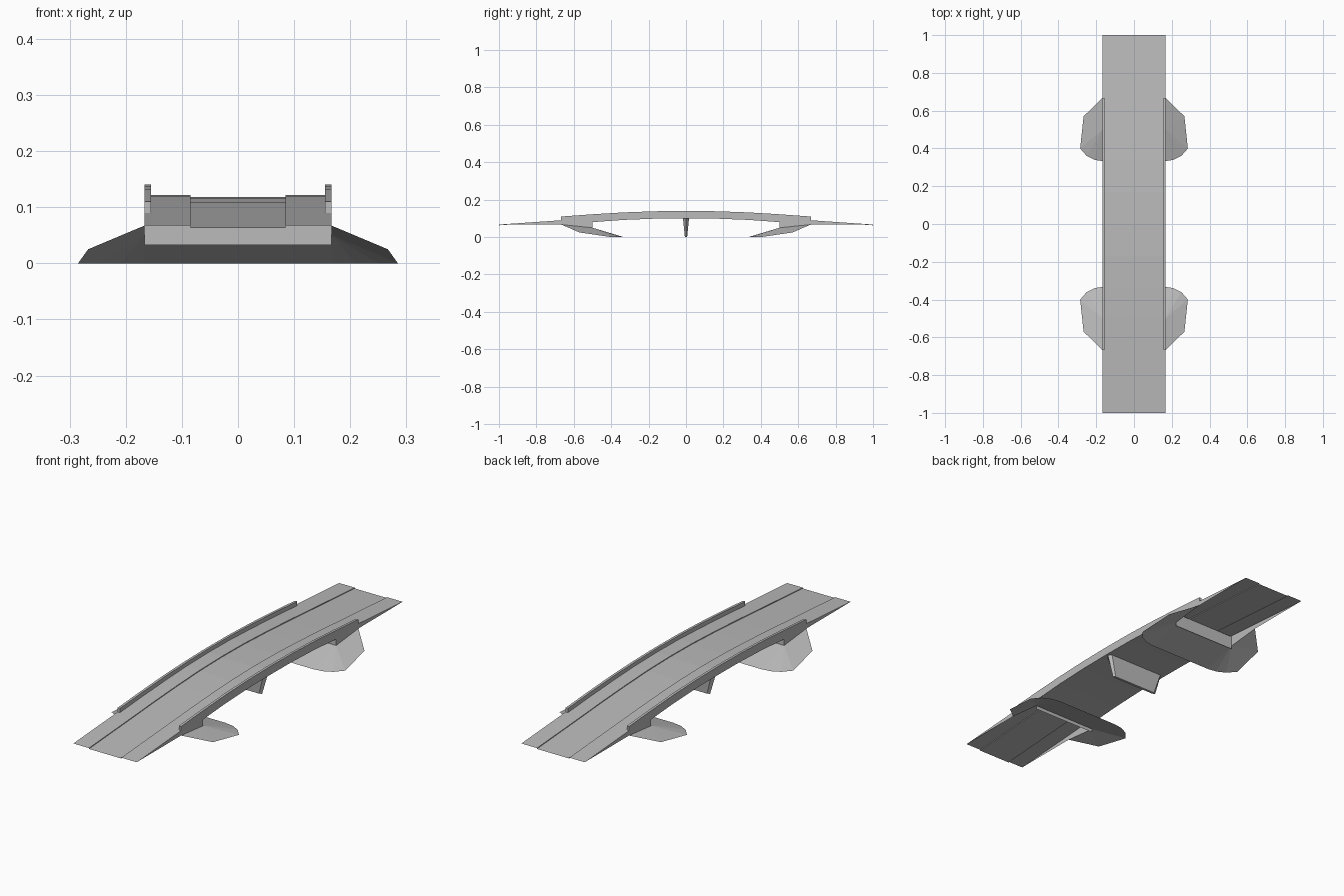
import bpy

if "Cube" in bpy.data.objects:
    bpy.data.objects.remove(bpy.data.objects["Cube"])

W, ROAD, RAIL = 0.167, 0.085, 0.155      # half widths: deck, roadway, inside of parapet
STEP = 0.004                             # kerb height

grey = bpy.data.materials.new("concrete_grey")
grey.diffuse_color = (0.5, 0.5, 0.5, 1)
grey.use_nodes = True
grey.node_tree.nodes["Principled BSDF"].inputs["Base Color"].default_value = grey.diffuse_color


def mesh(name, verts, faces):
    me = bpy.data.meshes.new(name)
    me.from_pydata(verts, [], faces)
    me.materials.append(grey)
    ob = bpy.data.objects.new(name, me)
    bpy.context.collection.objects.link(ob)
    return ob


def loft(name, rows, closed=False, caps=False):
    """Skin a list of equal-length point rows."""
    n = len(rows[0])
    faces = []
    for r in range(len(rows) - 1):
        for i in range(n if closed else n - 1):
            j = (i + 1) % n
            faces.append((r * n + i, r * n + j, (r + 1) * n + j, (r + 1) * n + i))
    if caps:
        faces += [tuple(range(n))[::-1], tuple(range((len(rows) - 1) * n, len(rows) * n))]
    return mesh(name, [p for row in rows for p in row], faces)


def interp(table, y):
    y = abs(y)
    for (a, za), (b, zb) in zip(table, table[1:]):
        if a <= y <= b:
            return za + (zb - za) * (y - a) / (b - a)


TOP = [(0, .122), (.167, .1195), (.333, .112), (.5, .102), (.667, .09), (1, .067)]
RAIL_TOP = [(0, .14), (.167, .138), (.333, .132), (.5, .122), (.667, .11)]
SOFFIT = [(0, .10), (.167, .0985), (.333, .092), (.5, .08)]
CHEEK = [(.5, .05), (.667, .067), (1, .067)]

half = [0, .167, .333, .5, .667, 1]
full = [-y for y in half[:0:-1]] + half
span = [y for y in full if abs(y) <= .5]
railed = [y for y in full if abs(y) <= .667]


def kerbed(y):
    z = interp(TOP, y)
    return [(-W, y, z), (-ROAD, y, z), (-ROAD, y, z - STEP),
            (ROAD, y, z - STEP), (ROAD, y, z), (W, y, z)]


# Deck: roadway with raised pavements, and the arched underside
loft("deck", [kerbed(y) for y in full])
loft("soffit", [[(W, y, interp(SOFFIT, y)), (-W, y, interp(SOFFIT, y))] for y in span])

for s, side in ((1, "right"), (-1, "left")):
    # Side face of the span
    loft(f"span_side_{side}", [[(s * W, y, interp(SOFFIT, y)), (s * W, y, interp(TOP, y))]
                               for y in span][::s])
    # Parapet
    loft(f"parapet_{side}", [[(s * x, y, z) for x, z in (
        (W, interp(TOP, y)), (W, interp(RAIL_TOP, y)),
        (RAIL, interp(RAIL_TOP, y)), (RAIL, interp(TOP, y)))][::s] for y in railed],
        closed=True, caps=True)

for e, end in ((-1, "front"), (1, "back")):
    # Approach and abutment cheeks
    for s, side in ((1, "right"), (-1, "left")):
        loft(f"cheek_{end}_{side}", [[(s * W, e * y, interp(CHEEK, y)), (s * W, e * y, interp(TOP, y))]
                                     for y in (.5, .667, 1)][::s * e])
    # Abutment wall
    loft(f"abutment_{end}", [[(-W, e * .5, .033), (W, e * .5, .033)],
                             [(-W, e * .5, .098), (W, e * .5, .098)]][::e])
    # Embankment apron with spreading wings
    rim = [(W, .667, .067), (.267, .57, .025), (.285, .4, 0), (.25, .36, 0),
           (.21, .34, 0), (W, .333, 0)]
    verts, faces = [], []
    for s in (1, -1):
        o = len(verts)
        verts += [(s * W, e * .5, .05)] + [(s * x, e * y, z) for x, y, z in rim]
        for i in range(1, len(rim)):
            f = (o, o + i, o + i + 1)
            faces.append(f if s * e < 0 else f[::-1])
    f = (0, 6, 13, 7)
    faces.append(f if e < 0 else f[::-1])
    mesh(f"embankment_{end}", verts, faces)


# Central pier: tapered, with pointed ends
def pier_ring(x, y, z):
    return [(x, 0, z), (x - .012, y, z), (.012 - x, y, z),
            (-x, 0, z), (.012 - x, -y, z), (x - .012, -y, z)]


loft("pier", [pier_ring(.127, .006, 0), pier_ring(.157, .016, .10)], closed=True, caps=True)
